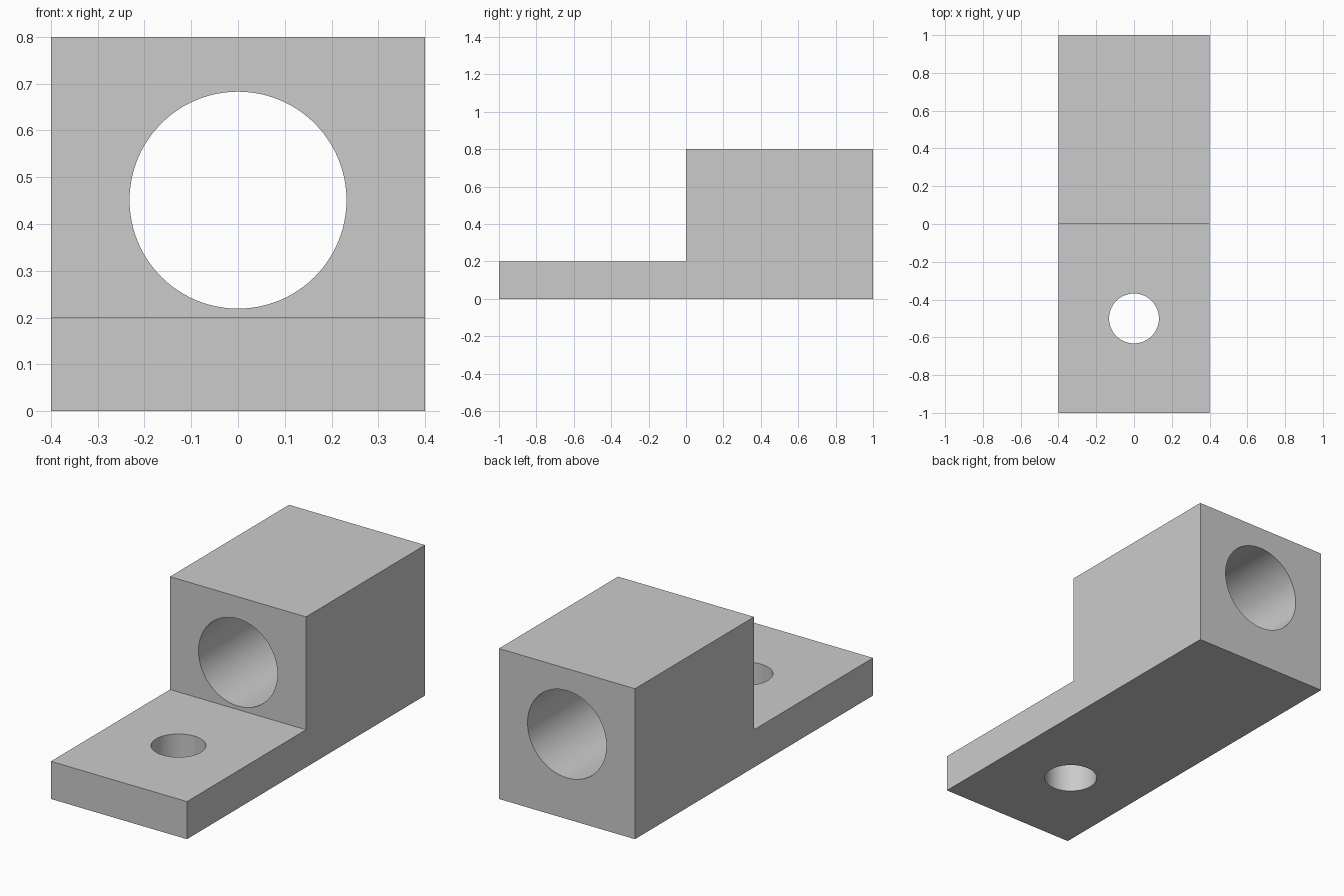
import bpy
import bmesh
from math import pi, radians

default = bpy.data.objects.get("Cube")
if default:
    bpy.data.objects.remove(default, do_unlink=True)

grey = bpy.data.materials.new("plain grey")
grey.use_nodes = True
colour = (0.6, 0.6, 0.6, 1)
grey.diffuse_color = colour
grey.node_tree.nodes["Principled BSDF"].inputs["Base Color"].default_value = colour

WIDTH = 0.8


def extruded_profile(name, profile, width):
    """Extrude a y-z outline along x, centred on x = 0."""
    bm = bmesh.new()
    face = bm.faces.new([bm.verts.new((-width / 2, y, z)) for y, z in profile])
    result = bmesh.ops.extrude_face_region(bm, geom=[face])
    verts = [v for v in result["geom"] if isinstance(v, bmesh.types.BMVert)]
    bmesh.ops.translate(bm, verts=verts, vec=(width, 0, 0))
    bmesh.ops.recalc_face_normals(bm, faces=bm.faces)
    mesh = bpy.data.meshes.new(name)
    bm.to_mesh(mesh)
    bm.free()
    mesh.materials.append(grey)
    obj = bpy.data.objects.new(name, mesh)
    bpy.context.collection.objects.link(obj)
    return obj


def drill(target, radius, depth, location, rotation=(0, 0, 0)):
    """Cut a round hole and remove the cutter."""
    bpy.ops.mesh.primitive_cylinder_add(vertices=96, radius=radius, depth=depth,
                                        location=location, rotation=rotation)
    cutter = bpy.context.object
    cutter.name = "hole_cutter"
    cutter.hide_render = True
    cutter.data.materials.append(grey)
    mod = target.modifiers.new("hole", "BOOLEAN")
    mod.operation = "DIFFERENCE"
    mod.solver = "EXACT"
    mod.object = cutter
    bpy.ops.object.select_all(action="DESELECT")
    target.select_set(True)
    bpy.context.view_layer.objects.active = target
    bpy.ops.object.modifier_apply(modifier=mod.name)
    bpy.data.objects.remove(cutter, do_unlink=True)


# Stepped body: thin tongue in front, tall block behind
body = extruded_profile("lug_body", [(-1, 0), (1, 0), (1, 0.8), (0, 0.8),
                                     (0, 0.2), (-1, 0.2)], WIDTH)

# Bore through the block, bolt hole through the tongue
drill(body, 0.232, 1.2, (0, 0.5, 0.451), (pi / 2, 0, 0))
drill(body, 0.132, 0.4, (0, -0.5, 0.1))

bpy.ops.object.shade_smooth_by_angle(angle=radians(30))
